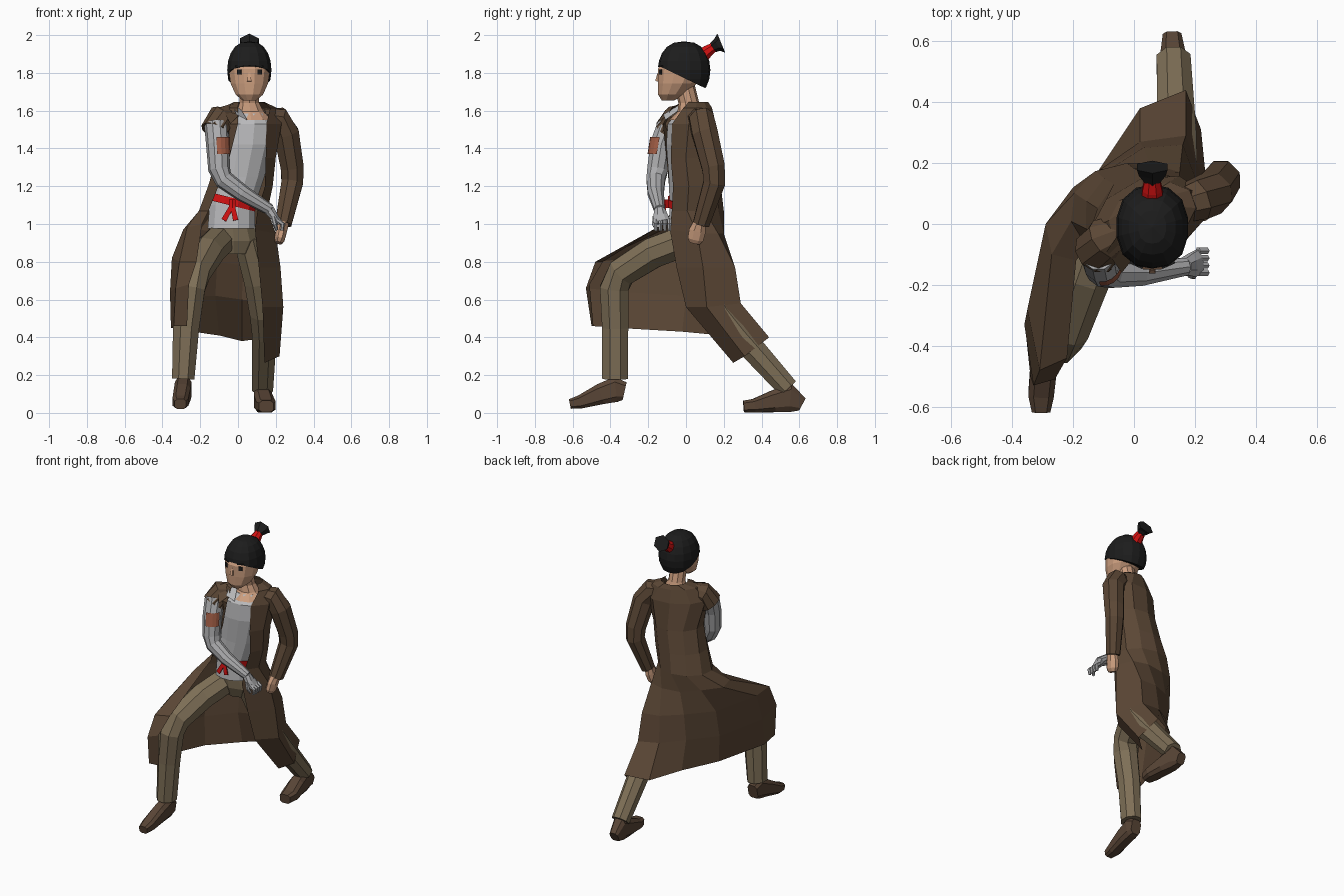
import bpy, bmesh, math
from mathutils import Vector, Matrix


def mat(name, r, g, b):
    m = bpy.data.materials.new(name)
    m.diffuse_color = (r, g, b, 1)
    return m


COAT = mat("coat brown", 0.105, 0.063, 0.036)
PANTS = mat("trouser khaki", 0.21, 0.16, 0.095)
SHIRT = mat("shirt grey", 0.50, 0.50, 0.51)
ARM = mat("bandage grey", 0.42, 0.42, 0.43)
SKIN = mat("skin", 0.60, 0.34, 0.21)
HAIR = mat("hair black", 0.012, 0.012, 0.012)
RED = mat("sash red", 0.66, 0.006, 0.006)
BOOT = mat("boot brown", 0.10, 0.06, 0.037)
PATCH = mat("patch rust", 0.36, 0.11, 0.06)


def finish(name, bm, material):
    bmesh.ops.recalc_face_normals(bm, faces=bm.faces)
    me = bpy.data.meshes.new(name)
    bm.to_mesh(me)
    bm.free()
    me.materials.append(material)
    ob = bpy.data.objects.new(name, me)
    bpy.context.collection.objects.link(ob)
    return ob


def tube(name, pts, material, n=8, ref=(1, 0, 0), flat=False, power=1.0):
    """Closed loft of rings (x, y, z, ru, rv) along a path; power below 1 makes them boxy."""
    bm = bmesh.new()
    cs = [Vector(p[:3]) for p in pts]
    bow = lambda c: math.copysign(abs(c) ** power, c)
    rings = []
    for i, p in enumerate(pts):
        t = (cs[min(i + 1, len(cs) - 1)] - cs[max(i - 1, 0)]).normalized()
        if flat:
            t = Vector((0, 0, 1))
        u = Vector(ref)
        u = (u - t * u.dot(t)).normalized()
        v = t.cross(u)
        ru, rv = p[3], p[-1]
        ring = []
        for k in range(n):
            a = 2 * math.pi * (k + 0.5) / n
            co = cs[i] + u * ru * bow(math.cos(a)) + v * rv * bow(math.sin(a))
            co.z = max(co.z, 0)
            ring.append(bm.verts.new(co))
        rings.append(ring)
    for a, b in zip(rings, rings[1:]):
        for k in range(n):
            bm.faces.new((a[k], a[(k + 1) % n], b[(k + 1) % n], b[k]))
    bm.faces.new(rings[0][::-1])
    bm.faces.new(rings[-1])
    return finish(name, bm, material)


def sheet(name, rows, material):
    """Open surface through rows of points."""
    bm = bmesh.new()
    vs = [[bm.verts.new(p) for p in r] for r in rows]
    for a, b in zip(vs, vs[1:]):
        for k in range(len(a) - 1):
            bm.faces.new((a[k], a[k + 1], b[k + 1], b[k]))
    return finish(name, bm, material)


def arc(cx, cy, z, rx, ry, a0, a1, yaw=0, n=9):
    """Part ellipse; angle runs from the front (-y) towards -x."""
    rot = Matrix.Rotation(math.radians(yaw), 3, 'Z')
    out = []
    for k in range(n):
        a = math.radians(a0 + (a1 - a0) * k / (n - 1))
        out.append(rot @ Vector((-rx * math.sin(a), -ry * math.cos(a), 0)) + Vector((cx, cy, z)))
    return out


# coat: body arcs from collar to waist, then skirt rows from right front edge round to left
body = [
    arc(0.06, 0.04, 1.645, 0.085, 0.08, 60, 310, 20),
    arc(0.06, 0.03, 1.615, 0.15, 0.10, 40, 325, 22),
    arc(0.05, 0.02, 1.53, 0.20, 0.13, 30, 343, 22),
    arc(0.04, 0.025, 1.35, 0.165, 0.145, 42, 330, 12),
    arc(0.01, 0.03, 1.20, 0.175, 0.155, 45, 315, 5),
    arc(-0.025, 0.04, 1.07, 0.185, 0.16, 45, 316),
]
skirt = [
    [(-0.19, -0.12, 1.0), (-0.27, -0.10, 0.98), (-0.29, 0.0, 0.97), (-0.20, 0.12, 0.97), (-0.08, 0.18, 0.95),
     (0.05, 0.20, 0.95), (0.15, 0.17, 0.95), (0.20, 0.06, 0.95), (0.09, -0.085, 0.97)],
    [(-0.22, -0.44, 0.80), (-0.31, -0.48, 0.80), (-0.35, -0.28, 0.82), (-0.26, 0.04, 0.81), (-0.11, 0.18, 0.80),
     (0.03, 0.25, 0.78), (0.16, 0.26, 0.77), (0.225, 0.09, 0.77), (0.11, -0.05, 0.77)],
    [(-0.26, -0.51, 0.68), (-0.33, -0.53, 0.66), (-0.36, -0.33, 0.64), (-0.26, 0.0, 0.62), (-0.12, 0.17, 0.62),
     (0.02, 0.27, 0.60), (0.17, 0.29, 0.58), (0.24, 0.11, 0.56), (0.13, 0.0, 0.56)],
    [(-0.27, -0.49, 0.46), (-0.34, -0.50, 0.46), (-0.355, -0.36, 0.45), (-0.24, -0.02, 0.43), (-0.10, 0.19, 0.41),
     (0.02, 0.38, 0.38), (0.17, 0.44, 0.40), (0.22, 0.31, 0.30), (0.14, 0.25, 0.265)],
]
sheet("coat", body + skirt, COAT)
sheet("coat_lapel", [[(-0.04, -0.02, 1.635), (-0.09, -0.09, 1.62)], [(0.0, -0.11, 1.57), (-0.04, -0.16, 1.53)]], COAT)
sheet("shirt_collar", [[(-0.03, -0.02, 1.64), (0.02, -0.04, 1.60)], [(-0.01, -0.12, 1.58), (0.05, -0.11, 1.55)]], SHIRT)

# sleeves
tube("left_sleeve", [(0.13, 0.05, 1.56, 0.055), (0.21, 0.08, 1.555, 0.072), (0.255, 0.10, 1.48, 0.073),
                     (0.287, 0.145, 1.30, 0.066), (0.287, 0.15, 1.22, 0.062), (0.24, 0.08, 1.0, 0.047)],
     COAT, 8, (0, 1, 0))
tube("torn_right_sleeve", [(-0.02, -0.01, 1.575, 0.05), (-0.09, -0.05, 1.56, 0.075), (-0.12, -0.09, 1.49, 0.08)],
     COAT, 10, (0, 1, 0))

# shirt, sash and knot tails
tube("shirt", [(-0.035, 0.01, 0.975, 0.13, 0.105), (-0.03, 0.01, 1.1, 0.125, 0.10), (0.01, 0.01, 1.25, 0.135, 0.105),
               (0.04, 0.0, 1.42, 0.148, 0.108), (0.05, 0.0, 1.53, 0.145, 0.10), (0.06, 0.02, 1.585, 0.09, 0.075)],
     SHIRT, 12, flat=True)
tube("sash", [(-0.037, 0.01, 1.098, 0.136, 0.109), (-0.027, 0.01, 1.138, 0.134, 0.109)], RED, 12)
tube("sash_knot", [(-0.03, -0.10, 1.13, 0.02, 0.014), (-0.03, -0.10, 1.085, 0.02, 0.014)], RED, 6)
for side, x in (("right", -0.075), ("left", -0.012)):
    tube(side + "_sash_tail", [(-0.03, -0.108, 1.10, 0.016, 0.005), (x, -0.114, 1.02, 0.02, 0.005)], RED, 4)

# trousers
tube("trouser_hips", [(-0.02, 0.04, 0.84, 0.09, 0.08), (-0.02, 0.04, 0.91, 0.14, 0.11), (-0.03, 0.02, 0.995, 0.125, 0.10)],
     PANTS, 10, flat=True)
tube("right_trouser_leg", [(-0.09, 0.02, 0.92, 0.087), (-0.16, -0.17, 0.85, 0.088), (-0.225, -0.34, 0.745, 0.083),
                           (-0.25, -0.38, 0.66, 0.082), (-0.275, -0.375, 0.45, 0.075), (-0.29, -0.375, 0.18, 0.064, 0.074)],
     PANTS, 8)
tube("left_trouser_leg", [(0.05, 0.03, 0.93, 0.08), (0.11, 0.11, 0.70, 0.083), (0.135, 0.19, 0.53, 0.078),
                          (0.14, 0.28, 0.42, 0.07, 0.075), (0.13, 0.54, 0.13, 0.06)], PANTS, 8)

# boots
tube("left_boot", [(0.125, 0.615, 0.045, 0.032, 0.038), (0.128, 0.55, 0.08, 0.045, 0.08), (0.135, 0.46, 0.06, 0.052, 0.06),
                   (0.148, 0.36, 0.038, 0.054, 0.038), (0.15, 0.305, 0.034, 0.04, 0.032)], BOOT, power=0.6)
tube("right_boot", [(-0.29, -0.325, 0.115, 0.038, 0.05), (-0.29, -0.37, 0.125, 0.046, 0.07),
                    (-0.295, -0.45, 0.10, 0.046, 0.058), (-0.305, -0.56, 0.058, 0.044, 0.037),
                    (-0.305, -0.615, 0.047, 0.032, 0.027)], BOOT, power=0.6)

# wrapped right arm, patch and hand
tube("right_arm", [(-0.115, -0.09, 1.53, 0.064), (-0.107, -0.13, 1.42, 0.062), (-0.10, -0.15, 1.29, 0.058),
                   (-0.075, -0.16, 1.235, 0.052), (0.02, -0.16, 1.165, 0.045), (0.17, -0.14, 1.075, 0.03)],
     ARM, 10, (0, 1, 0))
sheet("arm_patch", [arc(-0.109, -0.122, 1.46, 0.068, 0.068, 5, -75, 0, 5),
                    arc(-0.104, -0.138, 1.37, 0.066, 0.066, 5, -75, 0, 5)], PATCH)
tube("right_palm", [(0.165, -0.14, 1.075, 0.03), (0.19, -0.135, 1.04, 0.042, 0.024), (0.215, -0.125, 1.01, 0.045, 0.018)],
     ARM, 8, (0, 1, 0))
for i in range(4):
    y = -0.16 + 0.024 * i
    tube("right_finger_%d" % (i + 1), [(0.21, y, 1.02, 0.013), (0.237, y, 1.0, 0.012), (0.232, y, 0.965, 0.009)],
         ARM, 6, (0, 1, 0))
tube("right_thumb", [(0.185, -0.165, 1.04, 0.013), (0.195, -0.17, 1.0, 0.012), (0.205, -0.155, 0.97, 0.009)],
     ARM, 6, (0, 1, 0))

# left fist
tube("left_fist", [(0.238, 0.072, 1.01, 0.035), (0.23, 0.06, 0.965, 0.048, 0.032), (0.22, 0.05, 0.92, 0.045, 0.03),
                   (0.215, 0.045, 0.90, 0.03, 0.02)], SKIN, 8, (0, 1, 0))

# neck, head and face
tube("neck", [(0.07, 0.01, 1.55, 0.11, 0.10), (0.065, 0.02, 1.595, 0.075, 0.065), (0.06, 0.015, 1.64, 0.055),
              (0.06, -0.01, 1.74, 0.055)], SKIN, 10, flat=True)
tube("head", [(0.06, -0.095, 1.655, 0.038, 0.035), (0.06, -0.075, 1.685, 0.075, 0.075), (0.06, -0.045, 1.745, 0.103, 0.108),
              (0.06, -0.025, 1.82, 0.114, 0.128), (0.06, -0.02, 1.875, 0.09, 0.10)], SKIN, 12, flat=True)
tube("nose", [(0.06, -0.145, 1.80, 0.008, 0.008), (0.06, -0.152, 1.755, 0.016, 0.016)], SKIN, 4)
for side, s in (("right", -1), ("left", 1)):
    for part, z, w, h in (("eye", 1.805, 0.024, 0.028), ("eyebrow", 1.835, 0.045, 0.006)):
        bm = bmesh.new()
        bmesh.ops.create_cube(bm, size=1)
        m = (Matrix.Translation((0.06 + s * 0.053, -0.134, z)) @ Matrix.Rotation(s * 0.42, 4, 'Z')
             @ Matrix.Diagonal((w, 0.009, h, 1)))
        bmesh.ops.transform(bm, matrix=m, verts=bm.verts)
        finish(side + "_" + part, bm, HAIR)

# hair cap cut along a hairline that drops to the nape
bm = bmesh.new()
bmesh.ops.create_uvsphere(bm, u_segments=14, v_segments=10, radius=1)
for v in bm.verts:
    r = math.hypot(v.co.x, v.co.y)
    if r > 1e-4:  # square the dome slightly
        f = r ** 0.8 / r * (1 + 0.05 * math.sin(2 * math.atan2(v.co.y, v.co.x)) ** 2)
        v.co.x, v.co.y = v.co.x * f, v.co.y * f
bmesh.ops.transform(bm, verts=bm.verts,
                    matrix=Matrix.Translation((0.06, -0.01, 1.815)) @ Matrix.Diagonal((0.119, 0.139, 0.152, 1)))
bmesh.ops.bisect_plane(bm, geom=bm.verts[:] + bm.edges[:] + bm.faces[:], plane_co=(0.06, -0.15, 1.84),
                       plane_no=(0, 0.12, 0.25), clear_inner=True)
edge = [e for e in bm.edges if e.is_boundary]
bmesh.ops.holes_fill(bm, edges=edge)
finish("hair", bm, HAIR)

# tied topknot
tube("hair_tie", [(0.06, 0.08, 1.885, 0.04), (0.06, 0.115, 1.915, 0.035), (0.06, 0.145, 1.935, 0.027)], RED, 8)
tube("topknot", [(0.06, 0.14, 1.932, 0.027), (0.06, 0.165, 1.948, 0.05, 0.035), (0.06, 0.187, 1.957, 0.058, 0.055)],
     HAIR, 6)
